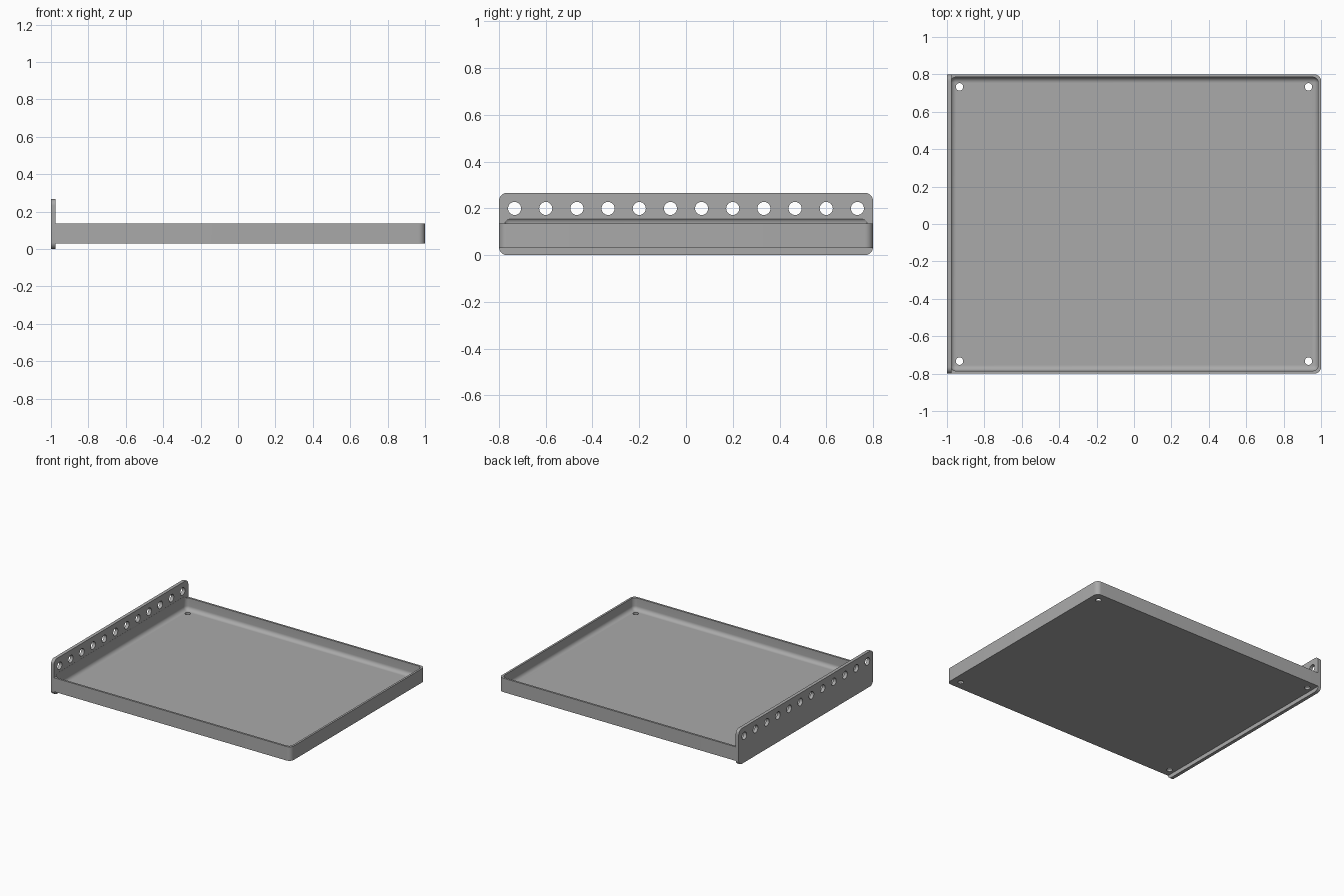
import bpy, bmesh, math
from mathutils import Matrix

cube = bpy.data.objects.get("Cube")
if cube:
    bpy.data.objects.remove(cube, do_unlink=True)

GREY = (0.40, 0.40, 0.40, 1)
steel = bpy.data.materials.new("grey steel")
steel.use_nodes = True
steel.diffuse_color = GREY
steel.node_tree.nodes["Principled BSDF"].inputs["Base Color"].default_value = GREY


def make_object(name, bm):
    mesh = bpy.data.meshes.new(name)
    bm.to_mesh(mesh)
    bm.free()
    mesh.materials.append(steel)
    obj = bpy.data.objects.new(name, mesh)
    bpy.context.collection.objects.link(obj)
    return obj


def rounded_box(name, low, high, radius, pick, segments=8):
    """Box between two corners; edges accepted by pick(edge) are rounded."""
    bm = bmesh.new()
    bmesh.ops.create_cube(bm, size=1)
    for v in bm.verts:
        v.co = [lo if c < 0 else hi for c, lo, hi in zip(v.co, low, high)]
    edges = [e for e in bm.edges if pick(e)]
    bmesh.ops.bevel(bm, geom=edges, offset=radius, segments=segments,
                    profile=0.5, affect='EDGES')
    return make_object(name, bm)


def along(edge, axis):
    return abs((edge.verts[0].co - edge.verts[1].co)[axis]) > 1e-4


def pegs(name, centres, radius, depth, turn=Matrix()):
    """Row of cylinders used to drill holes."""
    bm = bmesh.new()
    for c in centres:
        bmesh.ops.create_cone(bm, cap_ends=True, segments=32, radius1=radius,
                              radius2=radius, depth=depth,
                              matrix=Matrix.Translation(c) @ turn)
    return make_object(name, bm)


def combine(target, other, operation):
    mod = target.modifiers.new(operation.lower(), 'BOOLEAN')
    mod.operation = operation
    mod.solver = 'EXACT'
    mod.object = other
    bpy.context.view_layer.objects.active = target
    bpy.ops.object.modifier_apply(modifier=mod.name)
    bpy.data.objects.remove(other, do_unlink=True)


# Tray block, rounded at the two free corners
tray = rounded_box("tray", (-0.985, -0.8, 0.03), (1, 0.8, 0.135), 0.035,
                   lambda e: along(e, 2) and e.verts[0].co.x > 0)

# Upright mounting plate along the right edge, rounded at its four corners
plate = rounded_box("mounting_plate", (-1, -0.8, 0), (-0.975, 0.8, 0.267), 0.035,
                    lambda e: along(e, 0))
combine(tray, plate, 'UNION')

# Hollow with filleted floor that also bites shallowly into the plate
hollow = rounded_box("hollow", (-0.982, -0.785, 0.045), (0.985, 0.785, 0.165),
                     0.03, lambda e: True)
combine(tray, hollow, 'DIFFERENCE')

# Corner holes through the floor
corners = [(x, y, 0.04) for x in (-0.933, 0.933) for y in (-0.733, 0.733)]
combine(tray, pegs("floor_holes", corners, 0.02, 0.1), 'DIFFERENCE')

# Row of holes through the plate
row = [(-0.99, (i - 5.5) * 0.1333, 0.2) for i in range(12)]
combine(tray, pegs("plate_holes", row, 0.028, 0.1,
                   Matrix.Rotation(math.pi / 2, 4, 'Y')), 'DIFFERENCE')

# Smooth the fillets and keep the edges crisp
tray.name = "tray_with_mounting_plate"
bpy.ops.object.select_all(action='DESELECT')
tray.select_set(True)
bpy.context.view_layer.objects.active = tray
bpy.ops.object.shade_smooth_by_angle(angle=math.radians(30))
